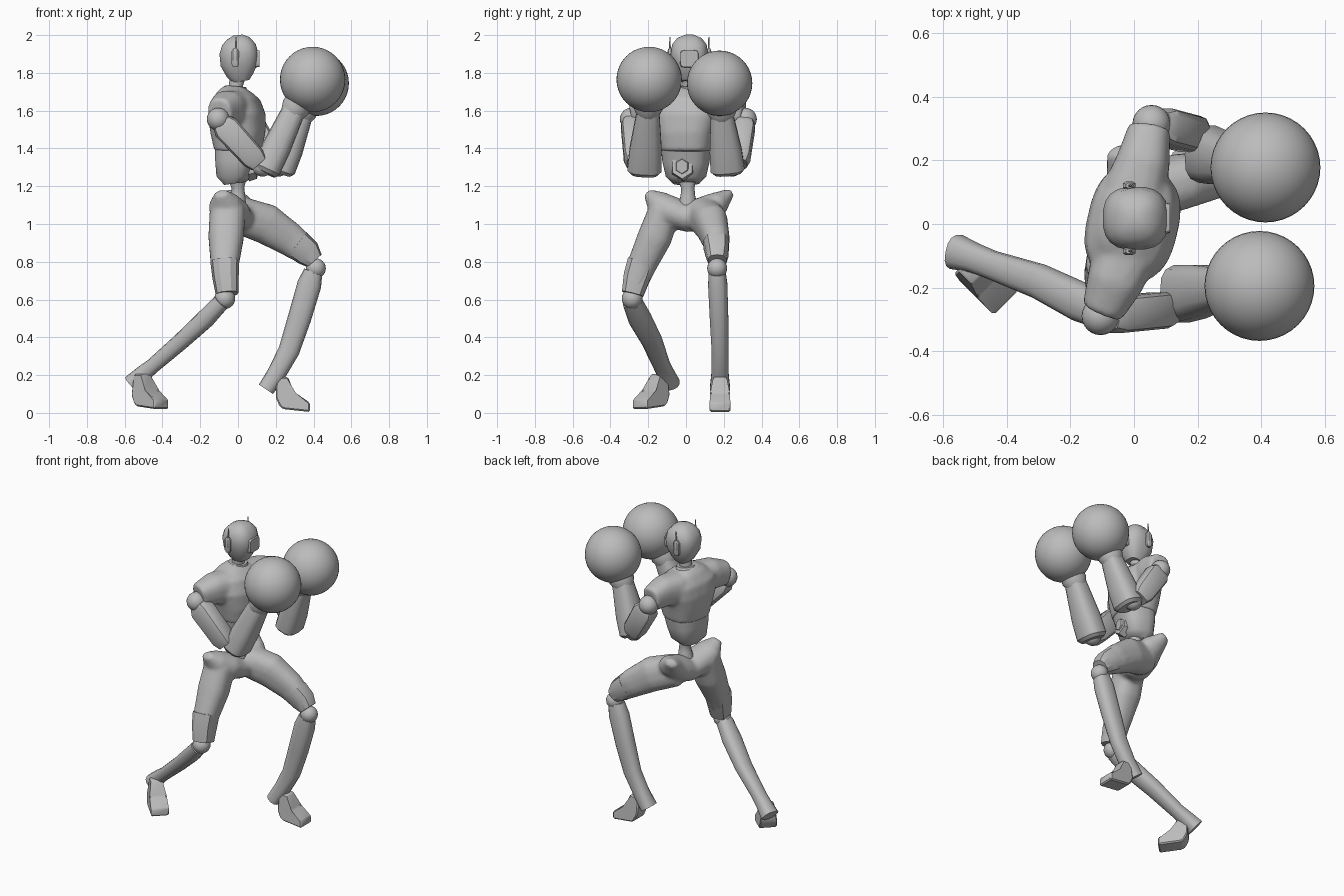
import bpy, bmesh, math
from mathutils import Vector

cube = bpy.data.objects.get("Cube")
if cube:
    bpy.data.objects.remove(cube, do_unlink=True)

grey = bpy.data.materials.new("plain_grey")
grey.use_nodes = True
GREY = (0.5, 0.5, 0.5, 1)
grey.diffuse_color = GREY
grey.node_tree.nodes["Principled BSDF"].inputs["Base Color"].default_value = GREY

X, Y = Vector((1, 0, 0)), Vector((0, 1, 0))
TURN = math.radians(-13)
CHEST = Vector((math.cos(TURN), math.sin(TURN), 0))    # way the chest faces


def finish(name, bm, angle=40, voxel=0):
    bmesh.ops.recalc_face_normals(bm, faces=bm.faces)
    mesh = bpy.data.meshes.new(name)
    bm.to_mesh(mesh)
    bm.free()
    mesh.materials.append(grey)
    ob = bpy.data.objects.new(name, mesh)
    bpy.context.collection.objects.link(ob)
    if voxel:
        rm = ob.modifiers.new("blend", "REMESH")
        rm.mode = "VOXEL"
        rm.voxel_size = voxel
        rm.use_smooth_shade = True
        sm = ob.modifiers.new("soften", "SMOOTH")
        sm.factor, sm.iterations = 0.5, 6
    else:
        bpy.ops.object.select_all(action="DESELECT")
        ob.select_set(True)
        bpy.context.view_layer.objects.active = ob
        bpy.ops.object.shade_smooth_by_angle(angle=math.radians(angle))
    return ob


def add_loft(bm, rings, hint=Y, sides=16, power=2):
    """Skin rings (x, y, z, half size along hint, half size across)."""
    pts = [Vector(r[:3]) for r in rings]
    loops = []
    for i, r in enumerate(rings):
        t = (pts[min(i + 1, len(pts) - 1)] - pts[max(i - 1, 0)]).normalized()
        u = (hint - t * hint.dot(t)).normalized()
        v = t.cross(u)
        loop = []
        for k in range(sides):
            a = math.tau * (k + 0.5) / sides
            c, s = math.cos(a), math.sin(a)
            c = math.copysign(abs(c) ** (2 / power), c)
            s = math.copysign(abs(s) ** (2 / power), s)
            loop.append(bm.verts.new(pts[i] + u * c * r[3] + v * s * r[4]))
        loops.append(loop)
    for lo, hi in zip(loops, loops[1:]):
        for k in range(sides):
            j = (k + 1) % sides
            bm.faces.new((lo[k], lo[j], hi[j], hi[k]))
    bm.faces.new(loops[0][::-1])
    bm.faces.new(loops[-1])


def loft(name, rings, hint=Y, sides=16, power=2, angle=40):
    bm = bmesh.new()
    add_loft(bm, rings, hint, sides, power)
    return finish(name, bm, angle)


def ball(name, centre, radius, segments=24):
    bm = bmesh.new()
    bmesh.ops.create_uvsphere(bm, u_segments=segments, v_segments=segments // 2, radius=radius)
    bmesh.ops.translate(bm, verts=bm.verts, vec=centre)
    return finish(name, bm, 60)


def foot(name, origin, heading):
    # side profile pulled out to a width, slimmer at the ankle
    profile = [(0, .08), (.02, .035), (.04, .02), (.18, .005), (.18, .055),
               (.1, .1), (.065, .19), (.0, .19)]
    f = Vector((math.cos(heading), math.sin(heading), 0))
    side = Vector((-f.y, f.x, 0))
    bm = bmesh.new()
    rows = []
    for sign in (-1, 1):
        rows.append([bm.verts.new(Vector(origin) + f * d + Vector((0, 0, z))
                     + side * sign * (.035 if z > .15 else .055)) for d, z in profile])
    n = len(profile)
    for k in range(n):
        j = (k + 1) % n
        bm.faces.new((rows[0][k], rows[0][j], rows[1][j], rows[1][k]))
    bm.faces.new(rows[0][::-1])
    bm.faces.new(rows[1])
    bmesh.ops.bevel(bm, geom=list(bm.edges), offset=.008, segments=1, affect="EDGES")
    return finish(name, bm, 35)


# Head with visor, ear pods and antennas
HY = .018
loft("head", [(.015, HY, 1.755, .045, .045), (.01, HY, 1.785, .07, .065),
              (.005, HY, 1.84, .098, .088), (.005, HY, 1.9, .104, .1),
              (.005, HY, 1.95, .09, .092), (.002, HY, 1.983, .06, .065),
              (0, HY, 2.0, .025, .025)], X, 20, 2.6)
loft("visor", [(.085, HY, 1.875, .05, .047), (.113, HY, 1.875, .047, .044)], Y, 16, 6, 30)
loft("neck", [(-.015, HY, 1.69, .045, .045), (-.01, HY, 1.74, .038, .038),
              (0, HY, 1.79, .045, .045)], X)
for label, s in (("left", 1), ("right", -1)):
    y = HY + s * .103
    loft(label + "_ear_pod", [(-.015, y, 1.83, .012, .008), (-.015, y, 1.845, .02, .014),
                              (-.015, y, 1.915, .02, .014), (-.015, y, 1.93, .01, .008)], X, 8, 3, 30)
    loft(label + "_antenna", [(-.012, y, 1.92, .006, .005), (-.01, y, 1.99, .003, .003)], X, 6)

# Chest blended with its shoulder sleeves
bm = bmesh.new()
add_loft(bm, [(.0, 0, 1.385, .12, .135), (.0, 0, 1.48, .14, .155), (-.005, 0, 1.57, .145, .18),
              (-.015, .01, 1.65, .125, .18), (-.018, .015, 1.7, .085, .11),
              (-.015, HY, 1.725, .055, .06)], CHEST, 24, 2.7)
add_loft(bm, [(-.02, -.08, 1.61, .1, .1), (-.06, -.18, 1.61, .09, .095),
              (-.1, -.275, 1.59, .066, .075)], X, 16, 2.5)
add_loft(bm, [(.0, .1, 1.61, .1, .1), (.03, .2, 1.61, .085, .095),
              (.05, .305, 1.59, .066, .075)], X, 16, 2.5)
finish("chest", bm, voxel=.012)
loft("collar", [(-.015, HY, 1.695, .07, .075), (-.012, HY, 1.73, .055, .058)], CHEST, 16)

# Abdomen, belly plate and spine
loft("abdomen", [(-.015, 0, 1.215, .055, .07), (-.02, 0, 1.25, .09, .105),
                 (-.012, 0, 1.33, .105, .123), (-.002, 0, 1.4, .117, .13)], CHEST, 20, 2.8)
loft("belly_plate", [(.05, -.015, 1.3, .068, .075), (.094, -.02, 1.305, .06, .066)], Y, 6, 2, 30)
loft("belly_hub", [(.09, -.02, 1.305, .04, .044), (.104, -.022, 1.305, .034, .038)], Y, 6, 2, 30)
loft("spine", [(-.01, .01, 1.06, .06, .06), (0, .01, 1.15, .04, .04),
               (0, .01, 1.19, .034, .036), (-.005, .005, 1.25, .055, .055)], X, 12)

# Pelvis blended with both thighs
bm = bmesh.new()
add_loft(bm, [(-.09, -.205, 1.165, .035, .024), (-.075, -.15, 1.11, .085, .07),
              (-.035, -.07, 1.06, .1, .085), (-.015, .01, 1.035, .095, .08),
              (.0, .09, 1.06, .1, .085), (-.01, .17, 1.11, .08, .065),
              (-.055, .235, 1.165, .035, .024)], X)
add_loft(bm, [(-.055, -.11, 1.08, .085, .095), (-.063, -.165, .93, .092, .095),
              (-.07, -.235, .78, .078, .075), (-.062, -.275, .67, .064, .064)], Y, 16, 2.4)
add_loft(bm, [(.0, .09, 1.05, .09, .1), (.15, .135, 1.0, .088, .108),
              (.28, .16, .915, .072, .09), (.375, .165, .84, .058, .068)], Y, 16, 2.4)
finish("pelvis_and_thighs", bm, voxel=.012)
loft("right_thigh_guard", [(-.07, -.235, .8, .078, .076), (-.066, -.26, .72, .074, .07),
                           (-.058, -.283, .63, .06, .06)], Y, 10, 2.6, 30)
loft("left_thigh_guard", [(.31, .16, .895, .07, .08), (.37, .165, .845, .062, .073),
                          (.405, .165, .805, .05, .05)], Y, 10, 2.6, 30)

# Knees, shins with flared heel ends, feet
ball("right_knee", (-.07, -.285, .605), .055)
ball("left_knee", (.412, .165, .765), .053)
loft("right_shin", [(-.085, -.285, .59, .052, .045), (-.17, -.245, .5, .062, .05),
                    (-.3, -.18, .38, .055, .045), (-.45, -.128, .25, .045, .04),
                    (-.5, -.108, .21, .046, .044), (-.56, -.088, .155, .056, .05)], Y, 14, 2.5)
loft("left_shin", [(.398, .165, .75, .045, .05), (.378, .168, .68, .052, .064),
                   (.325, .175, .5, .05, .062), (.27, .18, .33, .045, .056),
                   (.205, .18, .21, .046, .05), (.148, .18, .125, .055, .045)], Y, 14, 2.5)
foot("right_foot", (-.53, -.12, .015), math.radians(-45))
foot("left_foot", (.2, .18, 0), 0)

# Arms: shoulder ball, boxy upper arm, elbow, tapered forearm, cuff, round glove
arms = {
    "right": ((-.105, -.29, 1.555), (.1, -.27, 1.33), (.15, -.22, 1.29),
              (.295, -.2, 1.6), (.395, -.195, 1.765)),
    "left": ((.055, .315, 1.555), (.19, .28, 1.33), (.23, .22, 1.29),
             (.335, .19, 1.58), (.414, .178, 1.745)),
}
for label, points in arms.items():
    shoulder, elbow, base, wrist, glove = map(Vector, points)
    ball(label + "_shoulder", shoulder, .06)

    def ring(a, b, t, u, v):
        return (*a.lerp(b, t), u, v)

    loft(label + "_upper_arm", [ring(shoulder, elbow, .08, .045, .055),
                                ring(shoulder, elbow, .2, .058, .072),
                                ring(shoulder, elbow, .9, .058, .066),
                                ring(shoulder, elbow, 1.05, .045, .05)], Y, 12, 4, 30)
    ball(label + "_elbow", elbow.lerp(base, .6), .055)
    loft(label + "_forearm", [ring(base, wrist, -.06, .075, .06), ring(base, wrist, 0, .092, .075),
                              ring(base, wrist, .35, .086, .077),
                              ring(base, wrist, 1, .06, .062)], Y, 14, 2.8, 35)
    loft(label + "_cuff", [ring(wrist, glove, -.15, .058, .06), ring(wrist, glove, .1, .078, .078),
                           ring(wrist, glove, .4, .07, .07)], Y, 16)
    ball(label + "_glove", glove, .173, 40)
